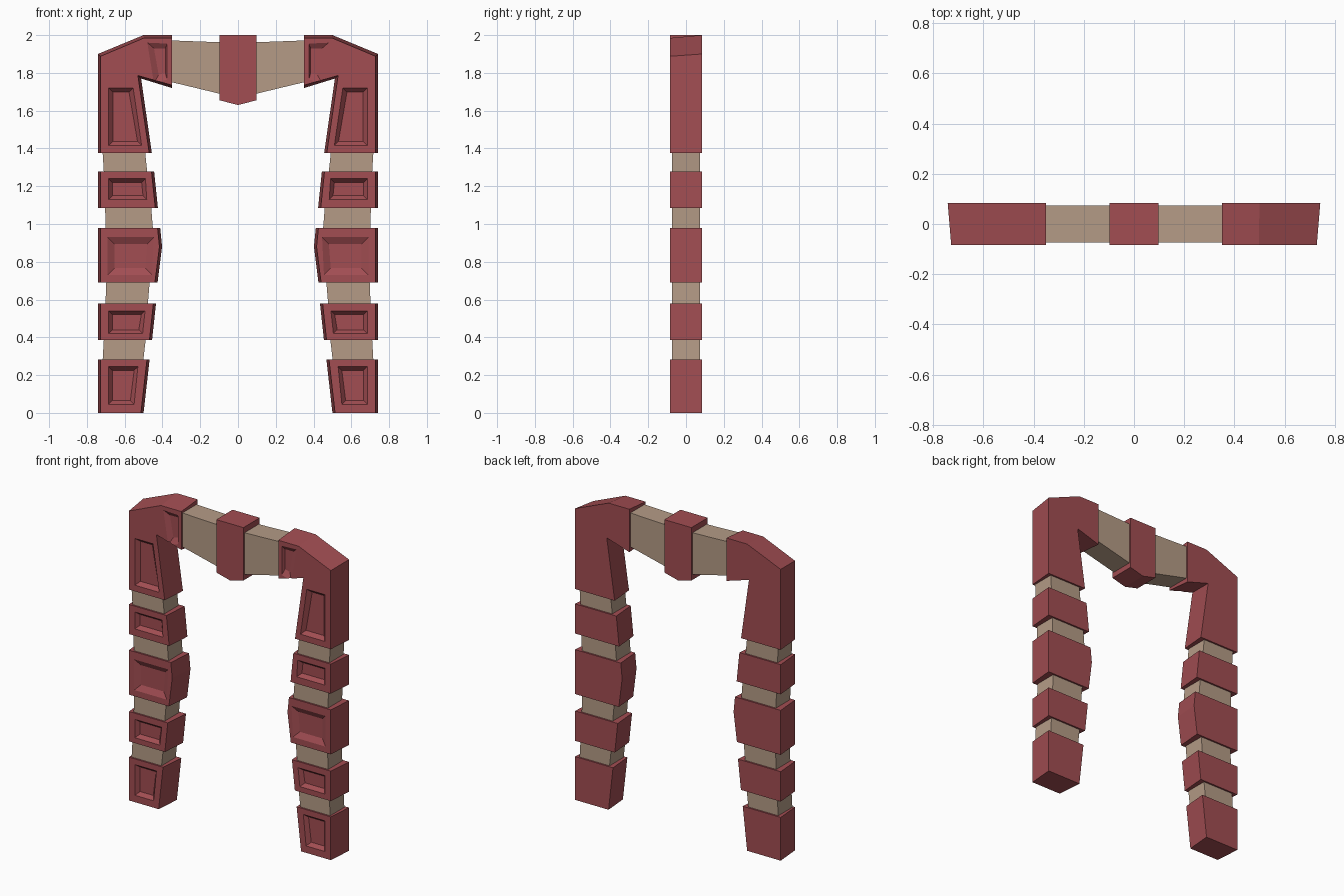
import bpy, bmesh

if "Cube" in bpy.data.objects:
    bpy.data.objects.remove(bpy.data.objects["Cube"])

D = 0.084          # half depth of the red blocks
DC = 0.073         # half depth of the tan core


def material(name, color):
    m = bpy.data.materials.new(name)
    m.diffuse_color = color
    m.use_nodes = True
    m.node_tree.nodes["Principled BSDF"].inputs["Base Color"].default_value = m.diffuse_color
    return m


RED = material("red_stone", (0.36, 0.075, 0.085, 1))
TAN = material("tan_stone", (0.46, 0.33, 0.24, 1))


def loft(name, rings_list, mat):
    """Closed solids, each a list of (y, [(x, z), ...]) rings."""
    bm = bmesh.new()
    for rings in rings_list:
        loops = [[bm.verts.new((x, y, z)) for x, z in pts] for y, pts in rings]
        n = len(loops[0])
        for a, b in zip(loops, loops[1:]):
            for i in range(n):
                j = (i + 1) % n
                bm.faces.new((a[i], a[j], b[j], b[i]))
        bm.faces.new(loops[0])
        bm.faces.new(loops[-1])
    bmesh.ops.recalc_face_normals(bm, faces=bm.faces)
    me = bpy.data.meshes.new(name)
    bm.to_mesh(me)
    bm.free()
    ob = bpy.data.objects.new(name, me)
    bpy.context.collection.objects.link(ob)
    me.materials.append(mat)
    return ob


def mirror(ob):
    ob.modifiers.new("mirror", 'MIRROR').use_mirror_merge = False


def panel(xi_bot, xi_top, xo, z0, z1, inset, depth):
    """Frustum that sinks a panel into the front face."""
    rim = [(xi_bot, z0), (xo, z0), (xo, z1), (xi_top, z1)]
    floor = [(xi_bot + inset, z0 + inset), (xo - inset, z0 + inset),
             (xo - inset, z1 - inset), (xi_top + inset, z1 - inset)]
    return [(-D - 0.03, rim), (-D, rim), (-D + depth, floor)]


def block(name, back, front, panels):
    """Tapered block with recessed panels, mirrored to both sides."""
    ob = loft(name, [[(D, back), (-D, front)]], RED)
    cutter = loft("panel_cutter", panels, RED)
    mod = ob.modifiers.new("panels", 'BOOLEAN')
    mod.operation, mod.solver, mod.object = 'DIFFERENCE', 'EXACT', cutter
    dg = bpy.context.evaluated_depsgraph_get()
    me = bpy.data.meshes.new_from_object(ob.evaluated_get(dg))
    ob.modifiers.clear()
    ob.data = me
    bpy.data.objects.remove(cutter)
    mirror(ob)


# Leg blocks: inner edge as (x, z) from bottom to top, plus the panel
T, OUT = 0.014, 0.742
legs = [
    ("foot_block", [(0.50, 0), (0.468, 0.282)],
     panel(0.55, 0.53, 0.685, 0.045, 0.245, 0.02, 0.025)),
    ("lower_band", [(0.455, 0.385), (0.434, 0.58)],
     panel(0.505, 0.492, 0.685, 0.42, 0.54, 0.02, 0.025)),
    ("middle_block", [(0.426, 0.69), (0.402, 0.88), (0.412, 0.98)],
     panel(0.455, 0.445, 0.69, 0.73, 0.93, 0.036, 0.02)),
    ("upper_band", [(0.424, 1.085), (0.444, 1.278)],
     panel(0.483, 0.49, 0.685, 1.13, 1.24, 0.02, 0.025)),
]
for name, inner, cut in legs:
    z0, z1 = inner[0][1], inner[-1][1]
    back = inner[::-1] + [(OUT, z0), (OUT, z1)]
    front = [(x + T, z) for x, z in inner[::-1]] + [(OUT - T, z0), (OUT - T, z1)]
    block(name, back, front, [cut])

# Corner blocks that turn from the legs to the lintel
block("corner_block",
      [(0.456, 1.375), (0.513, 1.77), (0.35, 1.72), (0.35, 2.0),
       (0.50, 2.0), (OUT, 1.90), (OUT, 1.375)],
      [(0.47, 1.375), (0.53, 1.786), (0.35, 1.735), (0.35, 1.985),
       (0.497, 1.985), (OUT - T, 1.888), (OUT - T, 1.375)],
      [panel(0.51, 0.555, 0.685, 1.415, 1.72, 0.022, 0.025),
       [(-D - 0.03, [(0.375, 1.765), (0.445, 1.745), (0.48, 1.96), (0.375, 1.955)]),
        (-D, [(0.375, 1.765), (0.445, 1.745), (0.48, 1.96), (0.375, 1.955)]),
        (-D + 0.018, [(0.385, 1.80), (0.42, 1.79), (0.445, 1.93), (0.385, 1.93)])]])

# Tan core showing in the gaps: (z0, z1, inner x0, x1, outer x0, x1)
gaps = [(0.272, 0.395, 0.502, 0.488, 0.717, 0.710),
        (0.57, 0.70, 0.467, 0.478, 0.702, 0.697),
        (0.97, 1.095, 0.450, 0.460, 0.700, 0.704),
        (1.268, 1.385, 0.480, 0.492, 0.710, 0.717)]
gaps[1] = (0.57, 0.70, 0.478, 0.467, 0.702, 0.697)
core = []
for z0, z1, i0, i1, o0, o1 in gaps:
    pts = [(i0, z0), (o0, z0), (o1, z1), (i1, z1)]
    core.append([(DC, pts), (-DC, pts)])
mirror(loft("leg_core", core, TAN))

# Lintel beams
beam = [(0.09, 1.688), (0.36, 1.753), (0.36, 1.972), (0.09, 1.962)]
mirror(loft("lintel_beam", [[(DC, beam), (-DC, beam)]], TAN))

# Keystone
key = [(-0.098, 1.655), (0, 1.63), (0.098, 1.655), (0.098, 2.0), (-0.098, 2.0)]
loft("keystone", [[(D, key), (-D, key)]], RED)
